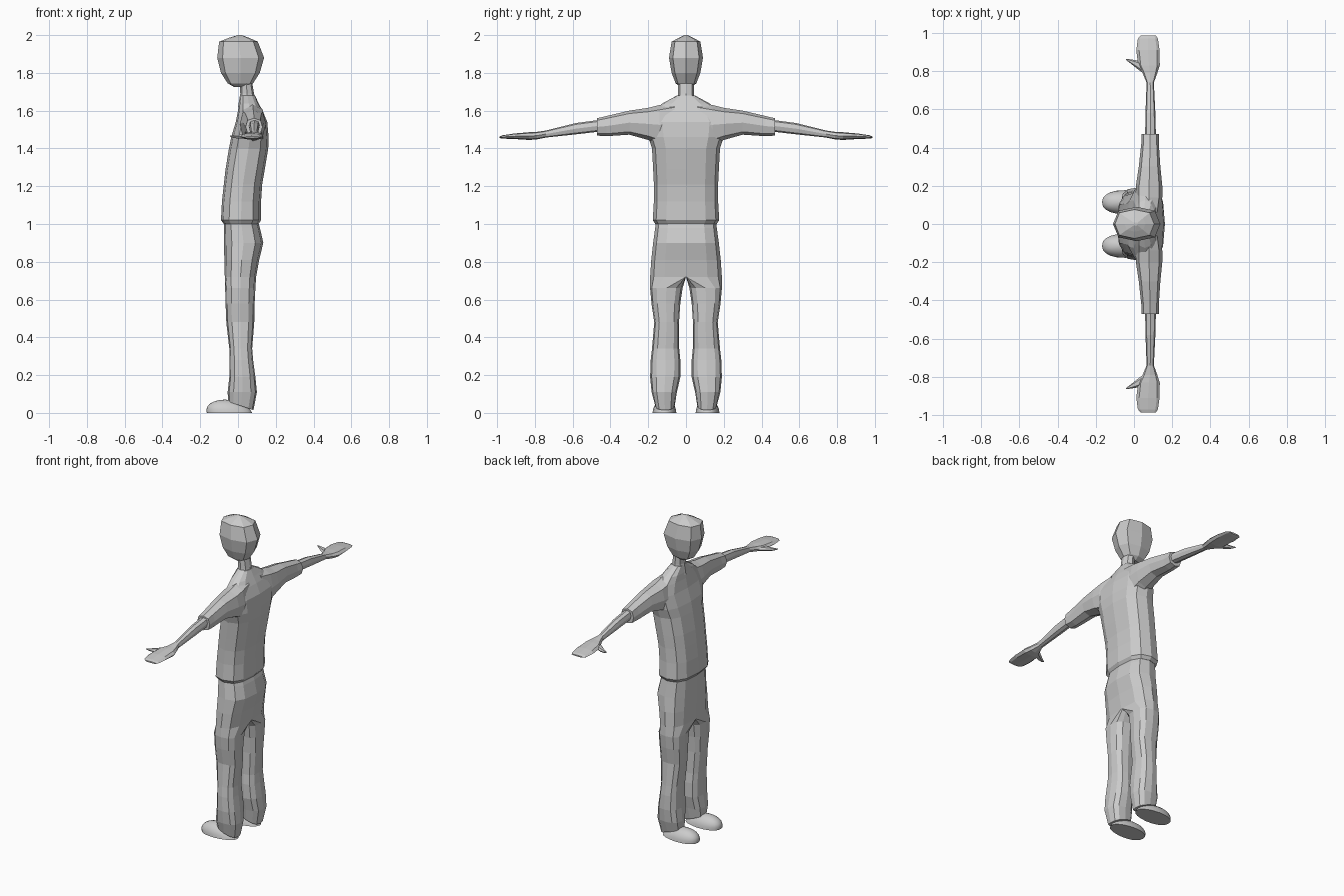
import bpy, bmesh, math

grey = bpy.data.materials.new("light grey")
grey.diffuse_color = (0.6, 0.6, 0.6, 1)


def ring(a0, a1, b0, b1, n=12, p=0.75):
    """Rounded-box outline spanning a0..a1 and b0..b1."""
    pts = []
    for i in range(n):
        t = 2 * math.pi * i / n
        c, s = round(math.cos(t), 6), round(math.sin(t), 6)
        u = math.copysign(abs(c) ** p, c)
        v = math.copysign(abs(s) ** p, s)
        pts.append(((a0 + a1) / 2 + u * (a1 - a0) / 2, (b0 + b1) / 2 + v * (b1 - b0) / 2))
    return pts


def loft(name, rings, seam=False, mirror=False, smooth=False, caps=True):
    """Skin a list of 3D rings; seam removes faces lying on the y = 0 plane."""
    bm = bmesh.new()
    loops = [[bm.verts.new(p) for p in r] for r in rings]
    for a, b in zip(loops, loops[1:]):
        for i in range(len(a)):
            j = (i + 1) % len(a)
            bm.faces.new((a[i], a[j], b[j], b[i]))
    if caps:
        bm.faces.new(loops[0])
        bm.faces.new(loops[-1])
    bmesh.ops.recalc_face_normals(bm, faces=bm.faces)
    if seam:
        inner = [f for f in bm.faces if all(abs(v.co.y) < 1e-5 for v in f.verts)]
        bmesh.ops.delete(bm, geom=inner, context='FACES')
    bmesh.ops.remove_doubles(bm, verts=bm.verts, dist=1e-5)
    me = bpy.data.meshes.new(name)
    bm.to_mesh(me)
    bm.free()
    me.materials.append(grey)
    ob = bpy.data.objects.new(name, me)
    bpy.context.collection.objects.link(ob)
    if mirror:
        m = ob.modifiers.new("mirror", 'MIRROR')
        m.use_axis = (False, True, False)
        m.use_clip = True
    if smooth:
        bpy.context.view_layer.objects.active = ob
        ob.select_set(True)
        bpy.ops.object.shade_smooth_by_angle(angle=math.radians(40))
        ob.select_set(False)
    return ob


def stack(rows, n=12, p=0.75):
    """Horizontal rings from rows of z, back/front x, half width."""
    return [[(x, y, z) for x, y in ring(x0, x1, -w, w, n, p)] for z, x0, x1, w in rows]


def along_y(rows, n=8, p=0.8):
    """Upright rings from rows of y, x range, z range."""
    return [[(x, y, z) for x, z in ring(x0, x1, z0, z1, n, p)] for y, x0, x1, z0, z1 in rows]


# Head
loft("head", stack([
    (1.725, -0.02, 0.05, 0.03), (1.745, -0.055, 0.08, 0.055), (1.80, -0.09, 0.115, 0.076),
    (1.88, -0.11, 0.138, 0.09), (1.965, -0.10, 0.105, 0.076), (1.985, -0.05, 0.06, 0.04),
    (2.0, 0.0, 0.02, 0.008)], 8, 0.75))

# Neck
loft("neck", stack([(1.62, 0.0, 0.10, 0.05), (1.69, 0.012, 0.085, 0.042),
                    (1.75, 0.01, 0.075, 0.042)], 8, 0.9))

# Shirt body
shirt = loft("shirt", stack([
    (1.00, -0.075, 0.108, 0.162), (1.02, -0.09, 0.122, 0.176), (1.12, -0.085, 0.122, 0.17),
    (1.21, -0.075, 0.128, 0.17), (1.29, -0.066, 0.142, 0.174), (1.40, -0.048, 0.16, 0.18),
    (1.46, -0.036, 0.162, 0.20), (1.54, -0.012, 0.155, 0.21), (1.60, 0.0, 0.13, 0.17),
    (1.638, 0.005, 0.11, 0.125), (1.68, 0.012, 0.09, 0.048)]))

# Sleeves, merged into the shirt body
sleeves = loft("sleeve_union", along_y([
    (0.06, 0.02, 0.135, 1.42, 1.645), (0.14, 0.008, 0.148, 1.42, 1.63),
    (0.20, 0.01, 0.148, 1.445, 1.615), (0.30, 0.025, 0.138, 1.473, 1.60),
    (0.42, 0.038, 0.13, 1.465, 1.572), (0.47, 0.04, 0.13, 1.468, 1.56)]), mirror=True)
union = shirt.modifiers.new("join sleeves", 'BOOLEAN')
union.operation = 'UNION'
union.solver = 'EXACT'
union.object = sleeves
sleeves.hide_render = True
sleeves.hide_viewport = True

# Forearms and hands
loft("arm", along_y([
    (0.45, 0.058, 0.115, 1.49, 1.552), (0.58, 0.06, 0.112, 1.475, 1.535),
    (0.74, 0.066, 0.104, 1.458, 1.495), (0.79, 0.045, 0.122, 1.448, 1.488),
    (0.83, 0.022, 0.135, 1.445, 1.486), (0.91, 0.012, 0.134, 1.45, 1.479),
    (0.97, 0.02, 0.125, 1.452, 1.47), (0.987, 0.035, 0.115, 1.455, 1.464)]), mirror=True)

# Thumbs, reaching forward from the hand
loft("thumb", [[(x, y + dy, z + dz) for dy, dz in ring(-h, h, -t, t, 6, 0.9)]
               for x, y, z, h, t in [(0.06, 0.81, 1.465, 0.03, 0.014), (0.01, 0.838, 1.462, 0.02, 0.012),
                                     (-0.02, 0.852, 1.462, 0.01, 0.008), (-0.042, 0.862, 1.465, 0.003, 0.003)]],
     mirror=True)

# Trousers: half sections, closed at the centre line above the crotch
def trouser_ring(z, x0, x1, y0, y1, tilt=0.0):
    if y0 == 0:
        full = ring(x0, x1, -y1, y1, 12)
        pts = [(x, max(y, 0.0)) for x, y in full]
    else:
        pts = ring(x0, x1, y0, y1, 12)
    return [(x, y, z - tilt * (x - x0) / (x1 - x0)) for x, y in pts]


loft("trousers", [trouser_ring(*r) for r in [
    (1.005, -0.074, 0.108, 0, 0.16), (0.98, -0.075, 0.116, 0, 0.163), (0.90, -0.075, 0.134, 0, 0.174),
    (0.81, -0.072, 0.112, 0, 0.184), (0.72, -0.07, 0.096, 0, 0.19), (0.66, -0.068, 0.092, 0.018, 0.19),
    (0.58, -0.066, 0.088, 0.03, 0.183), (0.48, -0.062, 0.086, 0.037, 0.168),
    (0.34, -0.046, 0.075, 0.036, 0.18), (0.28, -0.044, 0.08, 0.03, 0.187),
    (0.19, -0.046, 0.092, 0.03, 0.19), (0.11, -0.055, 0.1, 0.048, 0.182),
    (0.06, -0.052, 0.082, 0.06, 0.163, 0.045)]], seam=True, mirror=True)

# Shoes: rounded domes on flat soles, narrower at the heel
shoe = []
for k in range(7):
    a = math.radians(15 * k)
    s = max(math.cos(a), 0.03)
    cx = -0.045 - 0.025 * math.sin(a)
    shoe.append([(cx + x * s, 0.114 + y * s * (1 - 1.3 * max(x, 0)), 0.07 * math.sin(a))
                 for x, y in ring(-0.12, 0.12, -0.063, 0.063, 20, 0.85)])
loft("shoe", shoe, mirror=True, smooth=True)
